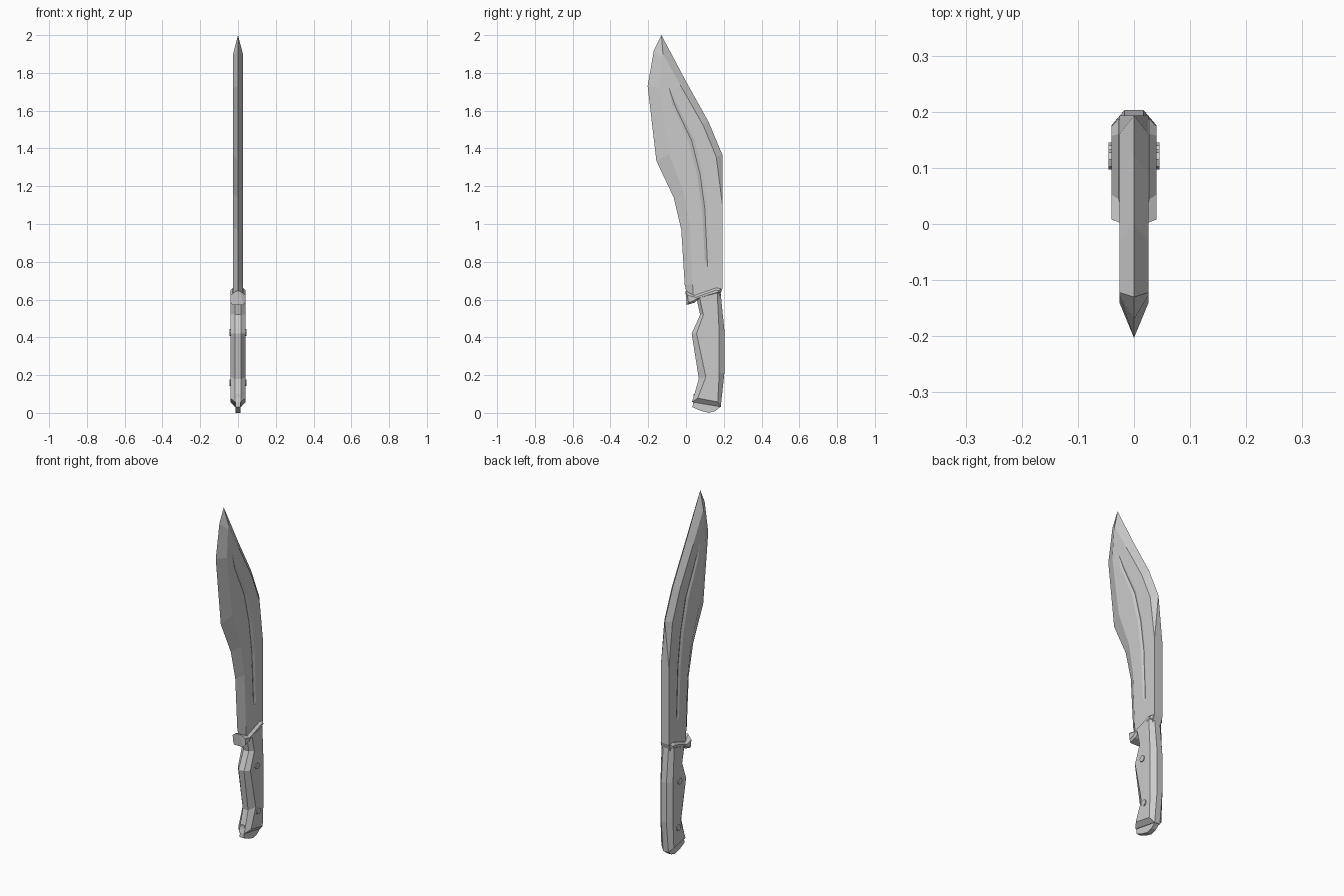
import bpy, bmesh, math
from mathutils import Matrix

if "Cube" in bpy.data.objects:
    bpy.data.objects.remove(bpy.data.objects["Cube"])


def finish(name, bm):
    bmesh.ops.remove_doubles(bm, verts=bm.verts, dist=1e-5)
    bmesh.ops.recalc_face_normals(bm, faces=bm.faces)
    me = bpy.data.meshes.new(name)
    bm.to_mesh(me)
    bm.free()
    ob = bpy.data.objects.new(name, me)
    bpy.context.collection.objects.link(ob)
    return ob


def plate(name, outer, inner, w):
    """Symmetric bevelled plate: outer points (y, z, half width), inner points (y, z) at half width w."""
    bm = bmesh.new()
    rings = [[bm.verts.new((s * w, y, z)) for y, z in inner] if flat else
             [bm.verts.new((s * e, y, z)) for y, z, e in outer]
             for s, flat in ((-1, True), (-1, False), (1, False), (1, True))]
    n = len(outer)
    for a, b in zip(rings, rings[1:]):
        for i in range(n):
            j = (i + 1) % n
            bm.faces.new((a[i], a[j], b[j], b[i]))
    bm.faces.new(rings[0])
    bm.faces.new(rings[-1])
    return finish(name, bm)


# Blade: sharp belly, bevelled clip, flat spine near the guard
T = 0.026
blade = plate("blade",
    [(-.13, 2.0, 0), (-.17, 1.92, 0), (-.203, 1.73, 0), (-.157, 1.335, 0), (-.065, 1.14, 0),
     (-.025, .97, 0), (-.007, .68, 0), (.01, .60, 0), (.18, .62, T), (.193, .66, T),
     (.193, 1.10, T), (.193, 1.365, 0), (.12, 1.54, 0), (0, 1.755, 0)],
    [(-.122, 1.90), (-.127, 1.88), (-.14, 1.72), (-.09, 1.37), (-.01, 1.16),
     (.022, .98), (.035, .68), (.04, .60), (.18, .62), (.193, .66),
     (.193, 1.10), (.16, 1.355), (.092, 1.52), (-.03, 1.735)], T)

# Fuller grooves: diamond-section cutters on both faces
path = [(-.09, 1.72, .001), (-.06, 1.63, .013), (.03, 1.44, .016), (.075, 1.26, .016),
        (.10, 1.08, .015), (.113, .80, .013), (.115, .77, .002)]
for s in (-1, 1):
    bm = bmesh.new()
    rings = []
    for y, z, r in path:
        d = r * 0.45
        rings.append([bm.verts.new((s * T + dx, y + dy, z)) for dx, dy in
                      ((-d, 0), (0, -r), (d, 0), (0, r))])
    for a, b in zip(rings, rings[1:]):
        for i in range(4):
            j = (i + 1) % 4
            bm.faces.new((a[i], a[j], b[j], b[i]))
    bm.faces.new(rings[0])
    bm.faces.new(rings[-1])
    cutter = finish("fuller_cutter", bm)
    cutter.hide_render = True
    mod = blade.modifiers.new("fuller", 'BOOLEAN')
    mod.object = cutter
    mod.operation = 'DIFFERENCE'
    mod.solver = 'EXACT'
    bpy.context.view_layer.objects.active = blade
    bpy.ops.object.modifier_apply(modifier=mod.name)
    bpy.data.objects.remove(cutter)

# Slanted guard with a small finger hook
g = 0.028
plate("guard",
    [(-.003, .645, .012), (.004, .572, g), (.045, .583, g), (.06, .598, g),
     (.183, .635, g), (.187, .657, g), (.16, .662, g), (.045, .622, g)],
    [(.008, .622), (.013, .585), (.042, .593), (.057, .606),
     (.172, .640), (.174, .648), (.157, .650), (.052, .612)], 0.04)

# Handle: chamfered grip with finger swell
h = 0.017
plate("handle",
    [(.055, .61, h), (.075, .52, h), (.03, .42, h), (.068, .18, h), (.032, .058, h),
     (.184, .032, h), (.203, .21, h), (.203, .44, h), (.183, .64, h)],
    [(.072, .61), (.092, .52), (.056, .42), (.105, .19), (.062, .078),
     (.168, .058), (.176, .21), (.175, .44), (.165, .635)], 0.04)

# Exposed tang at the butt
tang = [(.04, .10), (.035, .03), (.075, .012), (.12, 0), (.155, .01), (.182, .032), (.18, .10)]
plate("tang_butt", [(y, z, .014) for y, z in tang], tang, .014)

# Rivets through the grip
for k, (y, z) in enumerate(((.115, .425), (.127, .16))):
    bm = bmesh.new()
    bmesh.ops.create_cone(bm, cap_ends=True, segments=8, radius1=.018, radius2=.018, depth=.09,
                          matrix=Matrix.Translation((0, y, z)) @ Matrix.Rotation(math.pi / 2, 4, 'Y'))
    finish(f"rivet_{k + 1}", bm)
